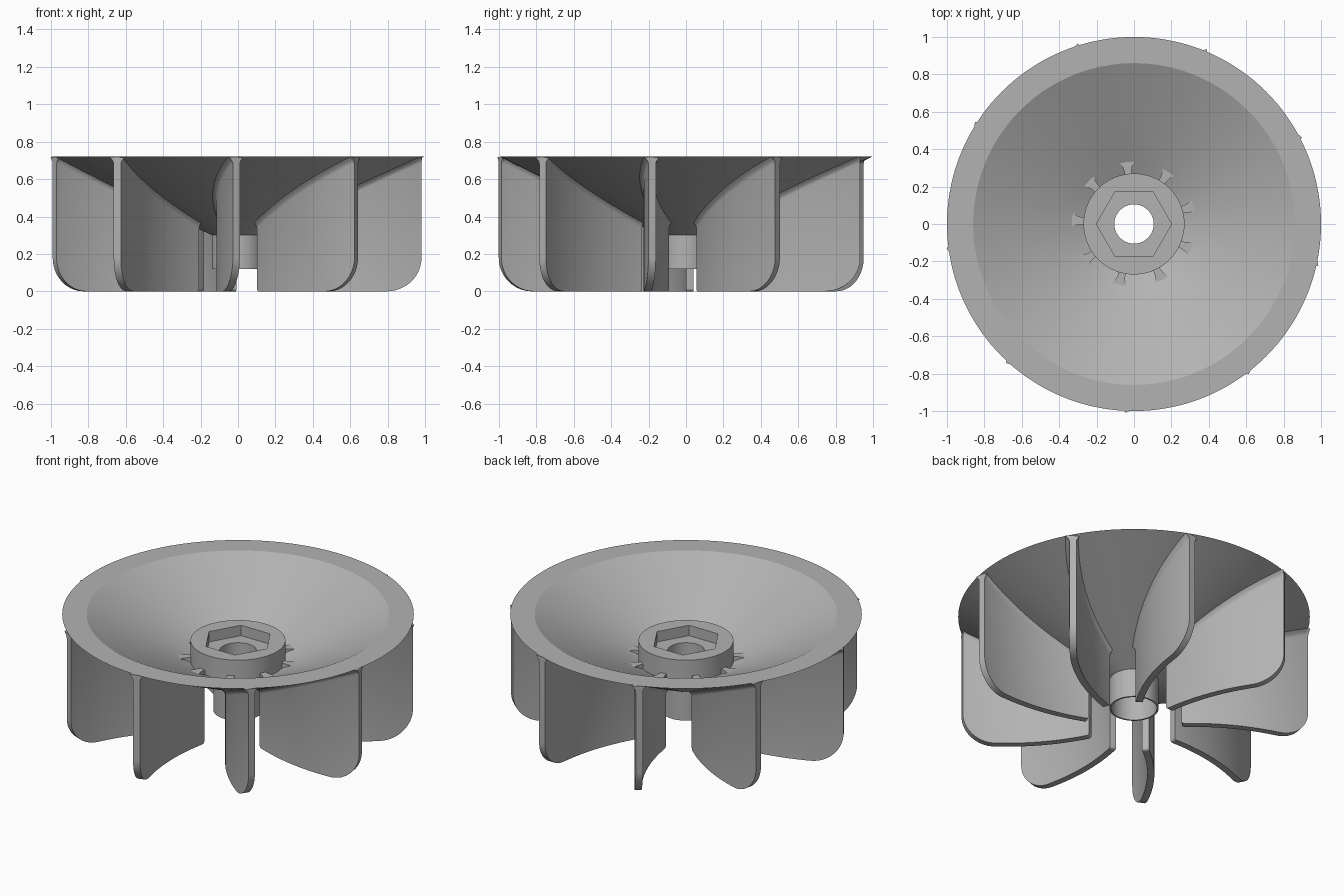
import bpy, bmesh, math
from mathutils import Vector

if "Cube" in bpy.data.objects:
    bpy.data.objects.remove(bpy.data.objects["Cube"])

mat = bpy.data.materials.new("plain grey")
mat.diffuse_color = (0.45, 0.45, 0.45, 1)
mat.use_nodes = True
mat.node_tree.nodes["Principled BSDF"].inputs["Base Color"].default_value = mat.diffuse_color

def finish(name, bm, angle=18):
    bmesh.ops.recalc_face_normals(bm, faces=bm.faces)
    me = bpy.data.meshes.new(name)
    bm.to_mesh(me)
    bm.free()
    me.materials.append(mat)
    ob = bpy.data.objects.new(name, me)
    bpy.context.collection.objects.link(ob)
    bpy.ops.object.select_all(action='DESELECT')
    ob.select_set(True)
    bpy.context.view_layer.objects.active = ob
    bpy.ops.object.shade_smooth_by_angle(angle=math.radians(angle))
    return ob

def skin(bm, sections, closed):
    """Join equal-length closed loops of points; cap the ends unless closed."""
    rings = [[bm.verts.new(p) for p in s] for s in sections]
    n = len(rings[0])
    pairs = list(zip(rings, rings[1:] + rings[:1])) if closed else list(zip(rings, rings[1:]))
    for a, b in pairs:
        for i in range(n):
            j = (i + 1) % n
            bm.faces.new((a[i], a[j], b[j], b[i]))
    if not closed:
        bm.faces.new(rings[0])
        bm.faces.new(rings[-1])

SLOPE = 0.488
def under(r):
    return 0.30 + SLOPE * (r - 0.14)

# Dish with hub, hex socket and stepped bore: one revolved profile
SEG = 144
def hex_r(a):
    return 0.174 / math.cos(a % (math.pi / 3) - math.pi / 6)

profile = [(0.14, 0.12), (0.14, 0.30), (1.0, 0.722), (0.86, 0.722), (0.27, 0.432),
           (0.27, 0.56), ("hex", 0.56), ("hex", 0.495), (0.105, 0.495),
           (0.105, 0.40), (0.13, 0.40), (0.13, 0.12)]
bm = bmesh.new()
sections = []
for k in range(SEG):
    a = 2 * math.pi * k / SEG
    sec = []
    for r, z in profile:
        r = hex_r(a) if r == "hex" else r
        sec.append((r * math.cos(a), r * math.sin(a), z))
    sections.append(sec)
skin(bm, sections, True)
finish("dish_and_hub", bm)

# Curved blades, filleted into the underside of the dish
def polar(r, deg):
    a = math.radians(deg)
    return Vector((r * math.cos(a), r * math.sin(a)))

N, COLS, HALF = 9, 48, 0.02
def blade_sections(rot):
    p0, p1 = polar(0.994, 269.5 + rot), polar(0.272, 256 + rot)
    chord = p1 - p0
    length = chord.length
    nrm = Vector((-chord.y, chord.x)).normalized()   # bulge side
    out = []
    for i in range(COLS + 1):
        t = 0.5 - 0.5 * math.cos(math.pi * i / COLS)
        c = p0 + chord * t + nrm * (0.055 * 4 * t * (1 - t))
        tan = (chord + nrm * (0.22 * (1 - 2 * t))).normalized()
        side = Vector((-tan.y, tan.x))
        s, e, zb = t * length, (1 - t) * length, 0.0
        if s < 0.18:
            zb = 0.18 - math.sqrt(max(0, 0.18 ** 2 - (0.18 - s) ** 2))
        elif e < 0.015:
            zb = 0.015 - math.sqrt(max(0, 0.015 ** 2 - (0.015 - e) ** 2))
        zu = min(under(c.length), 0.71)
        rows = [(zb, HALF), (zu - 0.028, HALF), (zu - 0.014, HALF + 0.004),
                (zu - 0.004, HALF + 0.012), (zu + 0.008, HALF + 0.022)]
        loop = [(*(c + side * w), z) for z, w in rows]
        loop += [(*(c - side * w), z) for z, w in reversed(rows)]
        out.append(loop)
    return out

for k in range(N):
    bm = bmesh.new()
    skin(bm, blade_sections(40 * k), False)
    finish(f"blade_{k + 1}", bm, 35)

# Flared blade tips showing through the dish beside the hub
for k in range(N):
    bm = bmesh.new()
    a = 256.5 + 40 * k
    u, v = polar(1, a), polar(1, a + 90)
    secs = []
    for r, w in ((0.25, 0.019), (0.285, 0.02), (0.31, 0.026), (0.333, 0.038)):
        c = u * r
        zl = under(r) + 0.03
        secs.append([(*(c + v * w), zl), (*(c + v * w), 0.463),
                     (*(c - v * w), 0.463), (*(c - v * w), zl)])
    skin(bm, secs, False)
    finish(f"blade_tip_{k + 1}", bm)
